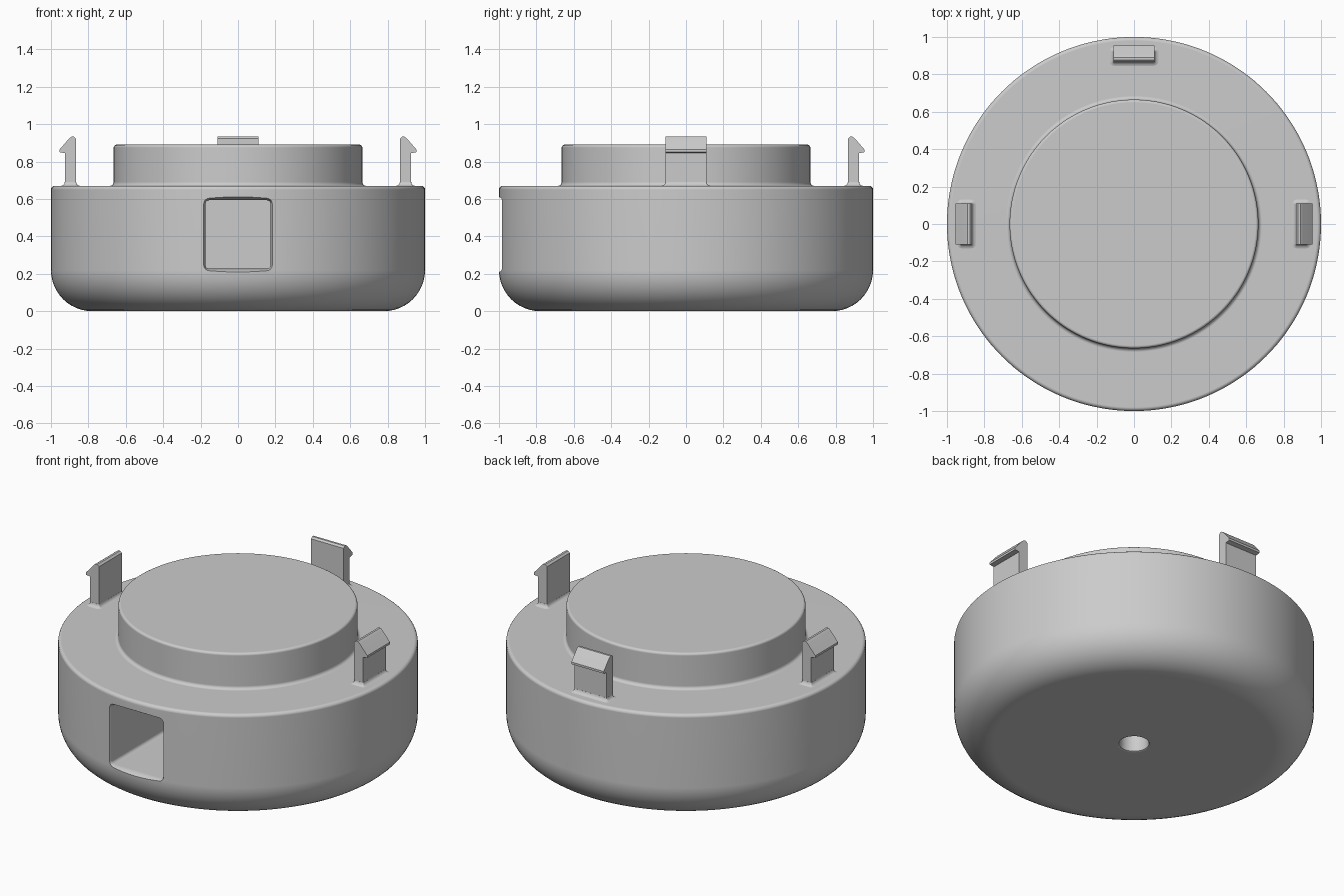
import bpy, bmesh
from math import sin, cos, pi, radians
from mathutils import Matrix

old = bpy.data.objects.get("Cube")
if old:
    bpy.data.objects.remove(old)

grey = bpy.data.materials.new("light_grey")
grey.use_nodes = True
grey.diffuse_color = (0.6, 0.6, 0.6, 1)
grey.node_tree.nodes["Principled BSDF"].inputs["Base Color"].default_value = (0.6, 0.6, 0.6, 1)


def loft(name, rings):
    """Closed solid skinned through rings of equal point count."""
    bm = bmesh.new()
    loops = [[bm.verts.new(p) for p in ring] for ring in rings]
    for a, b in zip(loops, loops[1:]):
        for i in range(len(a)):
            j = (i + 1) % len(a)
            bm.faces.new((a[i], a[j], b[j], b[i]))
    bm.faces.new(loops[0][::-1])
    bm.faces.new(loops[-1])
    bmesh.ops.recalc_face_normals(bm, faces=bm.faces)
    mesh = bpy.data.meshes.new(name)
    bm.to_mesh(mesh)
    bm.free()
    mesh.materials.append(grey)
    ob = bpy.data.objects.new(name, mesh)
    bpy.context.collection.objects.link(ob)
    return ob


def lathe(name, profile, n):
    return loft(name, [[(r * cos(2 * pi * i / n), r * sin(2 * pi * i / n), z)
                        for i in range(n)] for r, z in profile])


def arc(cx, cz, r, start, end, steps):
    angles = [radians(start + (end - start) * i / steps) for i in range(steps + 1)]
    return [(cx + r * cos(a), cz + r * sin(a)) for a in angles]


def rounded_rect(half_w, half_h, r):
    w, h = half_w - r, half_h - r
    pts = []
    for k, (sx, sy) in enumerate([(1, 1), (-1, 1), (-1, -1), (1, -1)]):
        pts += arc(sx * w, sy * h, r, 90 * k, 90 * k + 90, 4)
    return pts


def select(ob):
    bpy.ops.object.select_all(action='DESELECT')
    ob.select_set(True)
    bpy.context.view_layer.objects.active = ob


def smooth(ob):
    select(ob)
    bpy.ops.object.shade_smooth_by_angle(angle=radians(35))
    ob.modifiers.new("even_shading", 'WEIGHTED_NORMAL').keep_sharp = True


def cut(ob, cutter):
    mod = ob.modifiers.new("cut", 'BOOLEAN')
    mod.operation = 'DIFFERENCE'
    mod.solver = 'EXACT'
    mod.object = cutter
    select(ob)
    bpy.ops.object.modifier_apply(modifier=mod.name)
    bpy.data.objects.remove(cutter)


# Round body with raised disc, all edges softly filleted
TOP, DISC_TOP, DISC_R = 0.67, 0.89, 0.665
profile = arc(0.78, 0.22, 0.22, -90, 0, 12)
profile += arc(0.98, TOP - 0.02, 0.02, 0, 90, 4)
profile += arc(DISC_R + 0.02, TOP + 0.02, 0.02, 270, 180, 4)
profile += arc(DISC_R - 0.015, DISC_TOP - 0.015, 0.015, 0, 90, 4)
body = lathe("body", profile, 144)

# Square window running deep into the front, with a softened rim
window = loft("window_cutter", [
    [(x, y, z + 0.41) for x, z in rounded_rect(0.175 + f, 0.183 + f, 0.02 + f)]
    for y, f in [(-1.02, 0.03), (-0.99, 0.012), (-0.965, 0), (0.18, 0)]])
cut(body, window)

# Screw hole from the underside into the chamber
hole = lathe("hole_cutter", [(0.105, -0.01), (0.094, 0), (0.084, 0.006),
                             (0.08, 0.02), (0.08, 0.3)], 48)
cut(body, hole)
smooth(body)

# Three snap clips: hooked profile (radius, height) extruded sideways
hook = [(0.866, TOP - 0.02), (0.926, TOP - 0.02), (0.926, 0.845), (0.955, 0.85),
        (0.955, 0.863), (0.903, 0.923), (0.89, 0.933), (0.877, 0.933), (0.866, 0.923)]
for name, turn in [("left", 0), ("back", 90), ("right", 180)]:
    spin = Matrix.Rotation(radians(turn), 4, 'Z')
    clip = loft(name + "_clip", [[(r, y, z) for r, z in hook] for y in (-0.11, 0.11)])
    # Flared foot blending the clip into the rim
    foot = loft(name + "_clip_foot", [
        [(0.896 + x, y, TOP + z) for x, y in rounded_rect(0.03 + f, 0.11 + f, 0.004 + f)]
        for f, z in [(0.022, -0.005), (0.02, 0), (0.01, 0.003), (0.003, 0.01), (0.0005, 0.02)]])
    for ob in (clip, foot):
        ob.data.transform(spin)
        smooth(ob)
